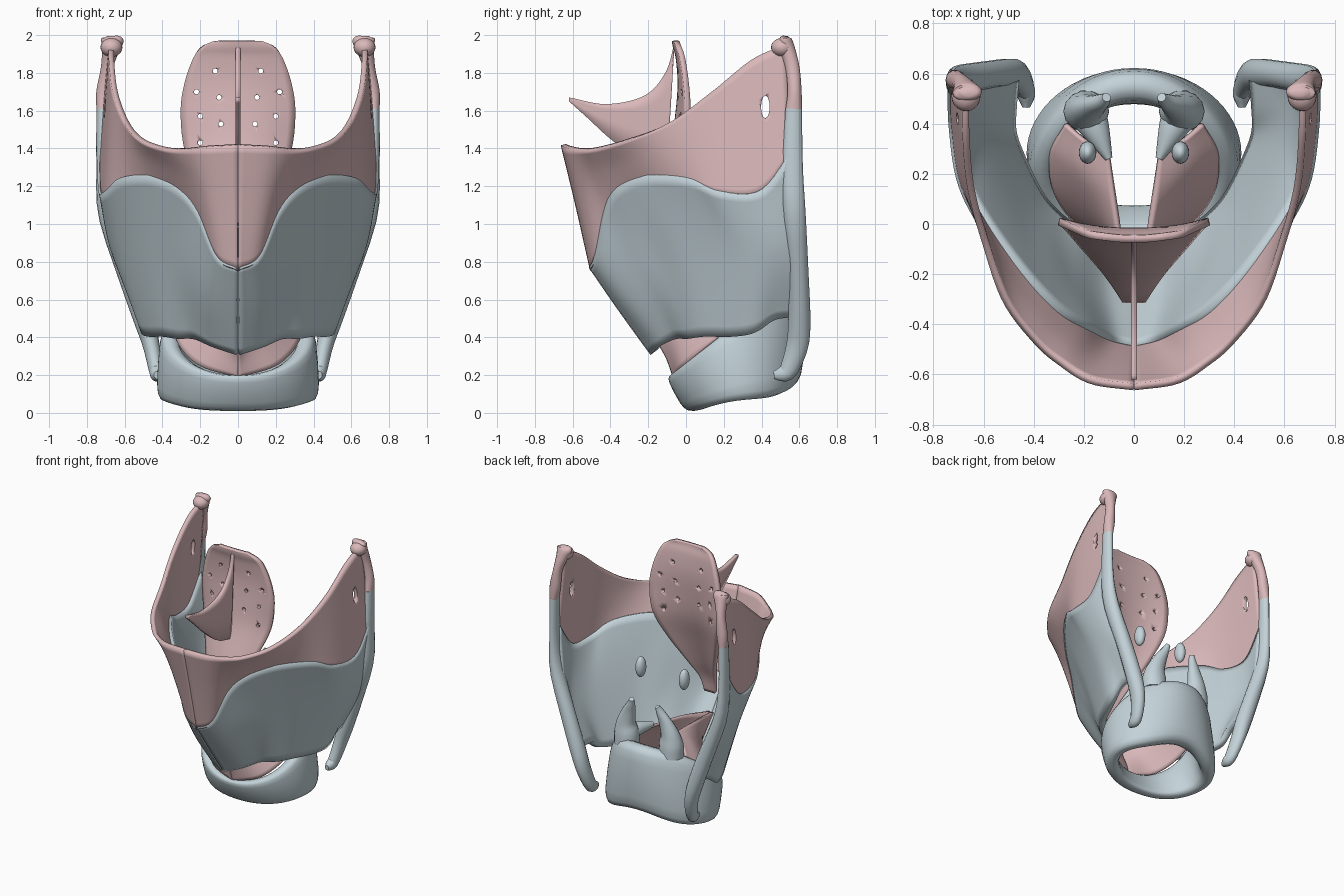
import bpy, bmesh, math
from mathutils import Vector, Matrix

if "Cube" in bpy.data.objects:
    bpy.data.objects.remove(bpy.data.objects["Cube"])


def material(name, rgb):
    m = bpy.data.materials.new(name)
    m.use_nodes = True
    m.diffuse_color = (*rgb, 1)
    m.node_tree.nodes["Principled BSDF"].inputs["Base Color"].default_value = (*rgb, 1)
    return m


GREY = material("blue grey cartilage", (0.55, 0.65, 0.69))
PINK = material("pink membrane", (0.70, 0.48, 0.49))


def spline(points, n):
    """Smooth curve through the points, sampled n times."""
    p = [Vector(q) for q in points]
    p = [2 * p[0] - p[1]] + p + [2 * p[-1] - p[-2]]
    out = []
    for k in range(n):
        f = k / (n - 1) * (len(p) - 3)
        i = min(int(f), len(p) - 4)
        t = f - i
        a, b, c, d = p[i:i + 4]
        out.append(0.5 * (2 * b + (c - a) * t + (2 * a - 5 * b + 4 * c - d) * t * t
                          + (3 * b - a - 3 * c + d) * t ** 3))
    return out


def finish(name, bm, mat, mirror=False, angle=50):
    bmesh.ops.recalc_face_normals(bm, faces=bm.faces)
    mesh = bpy.data.meshes.new(name)
    bm.to_mesh(mesh)
    bm.free()
    ob = bpy.data.objects.new(name, mesh)
    bpy.context.collection.objects.link(ob)
    mesh.materials.append(mat)
    bpy.ops.object.select_all(action="DESELECT")
    ob.select_set(True)
    bpy.context.view_layer.objects.active = ob
    bpy.ops.object.shade_smooth_by_angle(angle=math.radians(angle))
    if mirror:
        ob.modifiers.new("mirror", "MIRROR")
    return ob


def skin(bm, rings, closed_u=False, closed_v=False):
    """Quads between consecutive rows of points."""
    v = [[bm.verts.new(p) for p in r] for r in rings]
    nu, nv = len(v), len(v[0])
    for i in range(nu if closed_u else nu - 1):
        for j in range(nv if closed_v else nv - 1):
            k, l = (i + 1) % nu, (j + 1) % nv
            bm.faces.new((v[i][j], v[k][j], v[k][l], v[i][l]))
    return v


def sheet(name, columns, thick, mat, mirror=True, nu=46, nv=16):
    """Curved plate through columns of points, given thickness."""
    cols = [spline(c, nv) for c in columns]
    rows = [spline(r, nu) for r in zip(*cols)]
    bm = bmesh.new()
    skin(bm, rows)
    ob = finish(name, bm, mat)
    s = ob.modifiers.new("thickness", "SOLIDIFY")
    s.thickness, s.offset = thick, 0
    if mirror:
        ob.modifiers.new("mirror", "MIRROR")
    return ob


def tube(name, stations, mat, n=24, sides=14):
    """Round rod; each station is x, y, z, radius in x, radius in y."""
    path = spline([s[:3] for s in stations], n)
    radii = spline([(s[3], s[4], 0) for s in stations], n)
    bm = bmesh.new()
    rings = []
    for i, (p, r) in enumerate(zip(path, radii)):
        t = (path[min(i + 1, n - 1)] - path[max(i - 1, 0)]).normalized()
        a = (Vector((1, 0, 0)) - t * t.x).normalized()
        b = t.cross(a)
        rings.append([p + a * r.x * math.cos(q) + b * r.y * math.sin(q)
                      for q in (math.tau * k / sides for k in range(sides))])
    v = skin(bm, rings, closed_v=True)
    bm.faces.new(v[0])
    bm.faces.new(v[-1])
    return finish(name, bm, mat, True)


def blob(name, centre, size, mat):
    bm = bmesh.new()
    bmesh.ops.create_uvsphere(bm, u_segments=20, v_segments=12, radius=1,
                              matrix=Matrix.LocRotScale(centre, None, size))
    return finish(name, bm, mat, True)


def punch(target, name, holes, axis):
    """Cut oval holes: centre and radii along each axis."""
    bm = bmesh.new()
    for c, size in holes:
        turn = Matrix.Rotation(math.pi / 2, 4, axis)
        bmesh.ops.create_cone(bm, cap_ends=True, segments=12, radius1=1, radius2=1, depth=2,
                              matrix=Matrix.Translation(c) @ Matrix.Diagonal((*size, 1)) @ turn)
    cutter = finish(name, bm, PINK)
    cutter.hide_render = True
    cutter.hide_set(True)
    m = target.modifiers.new("holes", "BOOLEAN")
    m.operation, m.object, m.solver = "DIFFERENCE", cutter, "EXACT"


# Side walls, front ridge to rear border: lower edge, middle, rim, membrane top
wall = [
    [(0, -.17, .32), (0, -.35, .57), (0, -.495, .78), (0, -.65, 1.42)],
    [(.12, -.13, .36), (.13, -.30, .60), (.10, -.47, .84), (.17, -.625, 1.41)],
    [(.22, -.04, .40), (.25, -.22, .75), (.20, -.42, 1.08), (.29, -.555, 1.395)],
    [(.31, .03, .40), (.34, -.12, .80), (.31, -.35, 1.21), (.39, -.47, 1.40)],
    [(.38, .11, .41), (.45, .01, .83), (.45, -.20, 1.265), (.51, -.31, 1.445)],
    [(.45, .25, .41), (.56, .20, .83), (.61, .02, 1.25), (.59, -.08, 1.54)],
    [(.49, .36, .43), (.62, .34, .83), (.685, .18, 1.18), (.65, .14, 1.70)],
    [(.49, .46, .50), (.645, .48, .85), (.715, .39, 1.18), (.67, .35, 1.87)],
    [(.48, .58, .52), (.63, .59, .85), (.72, .55, 1.38), (.67, .53, 1.95)]]
sheet("shield_plate", [w[:3] for w in wall], .05, GREY)

# Horns along the rear border
tube("rear_horn", [(.72, .57, 1.61, .03, .045), (.72, .565, 1.3, .03, .055), (.695, .575, 1.05, .045, .06),
                   (.585, .595, .74, .055, .055), (.50, .60, .5, .055, .06), (.46, .59, .36, .045, .06),
                   (.435, .545, .23, .038, .05), (.43, .505, .205, .034, .04), (.43, .465, .2, .015, .02)], GREY)
tube("upper_ligament", [(.72, .57, 1.6, .03, .045), (.71, .575, 1.7, .04, .038),
                        (.695, .565, 1.82, .032, .038), (.675, .54, 1.92, .045, .04),
                        (.665, .525, 1.975, .06, .035), (.665, .525, 1.995, .03, .015)], PINK)
blob("ligament_tip", (.67, .51, 1.935), (.058, .06, .05), PINK)

# Membrane hung from the rim, with an oval side opening
drop = Vector((0, 0, -.025))
membrane = sheet("upper_membrane", [(Vector(r) + drop, (Vector(r) + Vector(t)) / 2, t)
                                    for _, _, r, t in wall], .028, PINK)
punch(membrane, "side_opening_cutter",
      [((s * .7, .42, 1.62), (.12, .023, .06)) for s in (-1, 1)], "Y")

# Leaf-shaped flap: height, depth, half width, curl of the sides
columns = []
for z, y, w, curl in [(.74, -.30, .045, 0), (.86, -.275, .065, .01), (1.0, -.215, .12, .03),
                      (1.2, -.14, .21, .06), (1.4, -.07, .28, .07), (1.6, -.04, .30, .05),
                      (1.75, -.03, .28, .03), (1.88, -.04, .235, .02), (1.94, -.055, .19, .015),
                      (1.97, -.06, .12, .01)]:
    columns.append([(w * u, y + curl * u * u, z) for u in (-1, -.5, 0, .5, 1)])
leaf = sheet("leaf_flap", columns, .03, PINK, mirror=False)
punch(leaf, "leaf_pore_cutter",
      [((s * x, 0, z), (.013, .3, .013)) for s in (-1, 1) for x, z in
       [(.12, 1.81), (.10, 1.67), (.09, 1.53), (.22, 1.7), (.2, 1.57), (.2, 1.43)]], "X")

# Upright fin joining the leaf to the front
upper = [(0, -.62, 1.67), (0, -.42, 1.635), (0, -.22, 1.68), (0, -.11, 1.8), (0, -.06, 1.96)]
lower = [(0, -.62, 1.65), (0, -.52, 1.56), (0, -.40, 1.45), (0, -.25, 1.34), (0, -.10, 1.30)]
sheet("middle_fin", list(zip(lower, upper)), .025, PINK, mirror=False, nv=4)

# Signet-shaped ring: low arch in front, tall thick plate behind that narrows upward
bm = bmesh.new()
rings = []
for k in range(64):
    a = math.tau * k / 64
    x, y = math.sin(a), -math.cos(a)
    b = (y + 1) / 2
    top = .2 + .53 * b - .08 * b ** 4
    low = .01 + .085 * b + .06 * b ** 12 + .03 * x ** 4 * (1 - b)
    mid, half = (top + low) / 2, (top - low) / 2
    ring = []
    for j in range(16):
        q = math.tau * j / 16
        c, s = math.cos(q), math.sin(q)
        r = (.052 + .02 * b * b) * math.copysign(abs(c) ** .6, c)
        h = math.copysign(abs(s) ** .6, s)
        lean = -.05 * h * (1 - b)
        wide = .38 + r - .055 * b * b * (1 + h)
        ring.append((wide * math.copysign(abs(x) ** .95, x), .27 + (.28 + r) * y + lean, mid + half * h))
    rings.append(ring)
skin(bm, rings, closed_u=True, closed_v=True)
finish("lower_ring", bm, GREY, angle=60)

# Paired pyramids on the ring, their forward spurs and small loose seeds
tube("pyramid", [(.19, .45, .58, .09, .085), (.19, .45, .67, .09, .08), (.185, .46, .75, .07, .06),
                 (.155, .475, .84, .05, .04), (.125, .49, .91, .03, .03), (.11, .505, .955, .018, .018)], GREY)
tube("pyramid_spur", [(.19, .45, .66, .08, .07), (.15, .37, .67, .055, .05), (.1, .26, .67, .015, .02)], GREY)
blob("seed", (.185, .285, 1.1), (.035, .045, .078), GREY)

# Inner folds rising from the ring to the middle cords
sheet("inner_fold", [
    [(0, -.06, .19), (.0, -.12, .33), (.015, -.3, .58)],
    [(.2, -.01, .25), (.1, -.05, .42), (.05, -.1, .62)],
    [(.31, .12, .36), (.18, .08, .5), (.07, .05, .64)],
    [(.33, .28, .48), (.22, .22, .58), (.085, .17, .65)],
    [(.27, .40, .58), (.2, .34, .63), (.10, .28, .66)]], .02, PINK)
